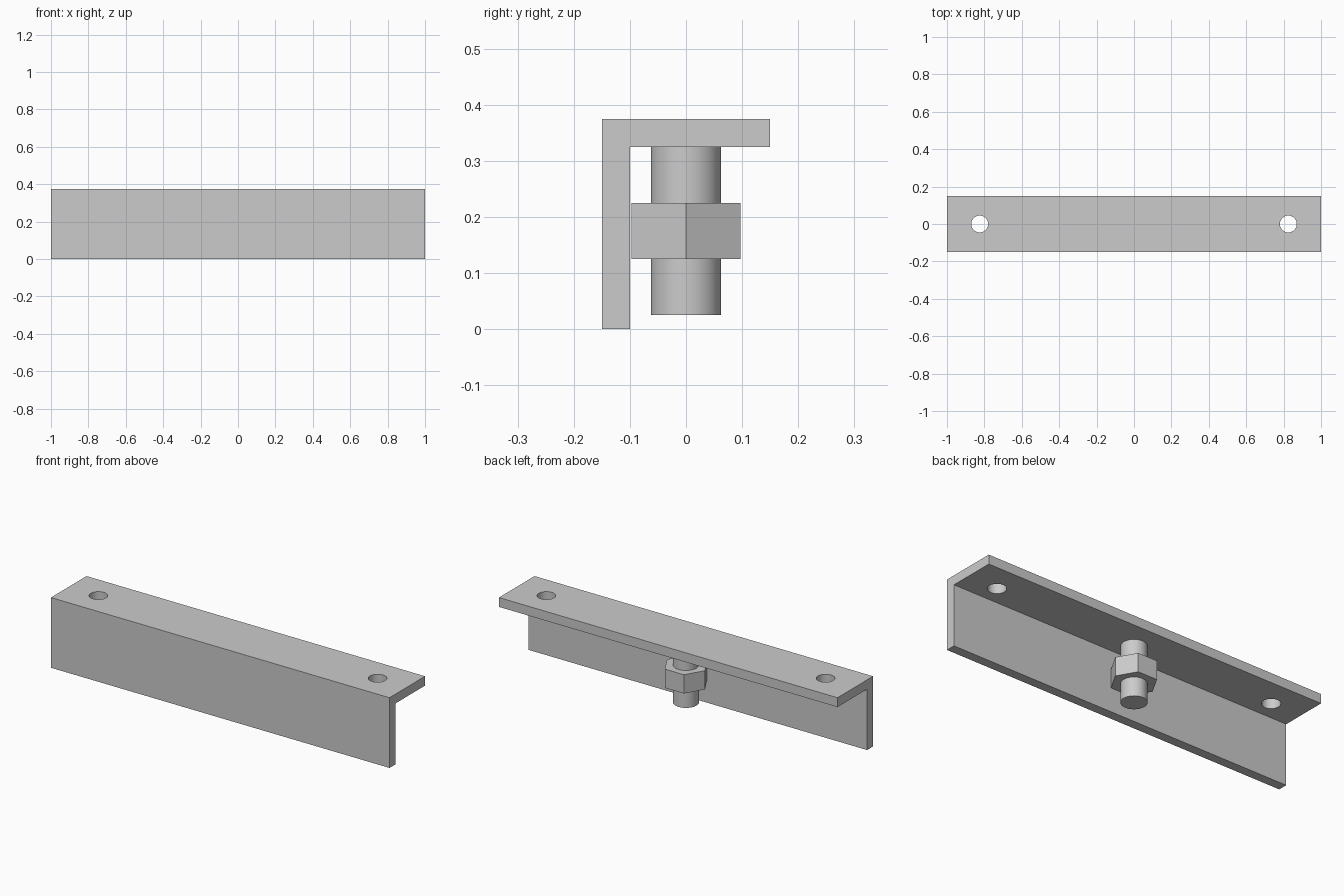
import bpy
import math

cube = bpy.data.objects.get("Cube")
if cube:
    bpy.data.objects.remove(cube, do_unlink=True)

# Single plain steel colour
steel = bpy.data.materials.new("steel grey")
steel.use_nodes = True
grey = (0.6, 0.6, 0.6, 1)
steel.diffuse_color = grey
steel.node_tree.nodes["Principled BSDF"].inputs["Base Color"].default_value = grey


def finish(obj, name):
    obj.name = name
    obj.data.materials.clear()
    obj.data.materials.append(steel)
    bpy.ops.object.select_all(action="DESELECT")
    obj.select_set(True)
    bpy.context.view_layer.objects.active = obj
    bpy.ops.object.shade_smooth_by_angle(angle=math.radians(30))


def cylinder(radius, bottom, top, x=0, sides=64):
    bpy.ops.mesh.primitive_cylinder_add(
        vertices=sides, radius=radius, depth=top - bottom,
        location=(x, 0, (top + bottom) / 2))
    return bpy.context.object


# Angle bracket: L profile extruded along x
HEIGHT, HALF_DEPTH, WALL = 0.375, 0.15, 0.05
inner_y, inner_z = WALL - HALF_DEPTH, HEIGHT - WALL
profile = [(-HALF_DEPTH, 0), (inner_y, 0), (inner_y, inner_z),
           (HALF_DEPTH, inner_z), (HALF_DEPTH, HEIGHT), (-HALF_DEPTH, HEIGHT)]
n = len(profile)
verts = [(x, y, z) for x in (-1, 1) for y, z in profile]
faces = [tuple(reversed(range(n))), tuple(range(n, 2 * n))]
faces += [(i, (i + 1) % n, n + (i + 1) % n, n + i) for i in range(n)]
mesh = bpy.data.meshes.new("angle_bracket")
mesh.from_pydata(verts, [], faces)
bracket = bpy.data.objects.new("angle_bracket", mesh)
bpy.context.collection.objects.link(bracket)

# Mounting holes through the top flange
for x in (-0.825, 0.825):
    cutter = cylinder(0.045, inner_z - 0.05, HEIGHT + 0.05, x)
    cutter.hide_render = True
    hole = bracket.modifiers.new("mounting_hole", "BOOLEAN")
    hole.operation = "DIFFERENCE"
    hole.solver = "EXACT"
    hole.object = cutter
    bpy.context.view_layer.objects.active = bracket
    bpy.ops.object.modifier_apply(modifier=hole.name)
    bpy.data.objects.remove(cutter, do_unlink=True)
finish(bracket, "angle_bracket")

# Bolt shank hanging under the flange
finish(cylinder(0.0625, 0.025, inner_z), "bolt_shank")

# Hex nut with flats facing front and back
nut = cylinder(0.1126, 0.125, 0.225, sides=6)
nut.rotation_euler.z = math.radians(30)
finish(nut, "hex_nut")
